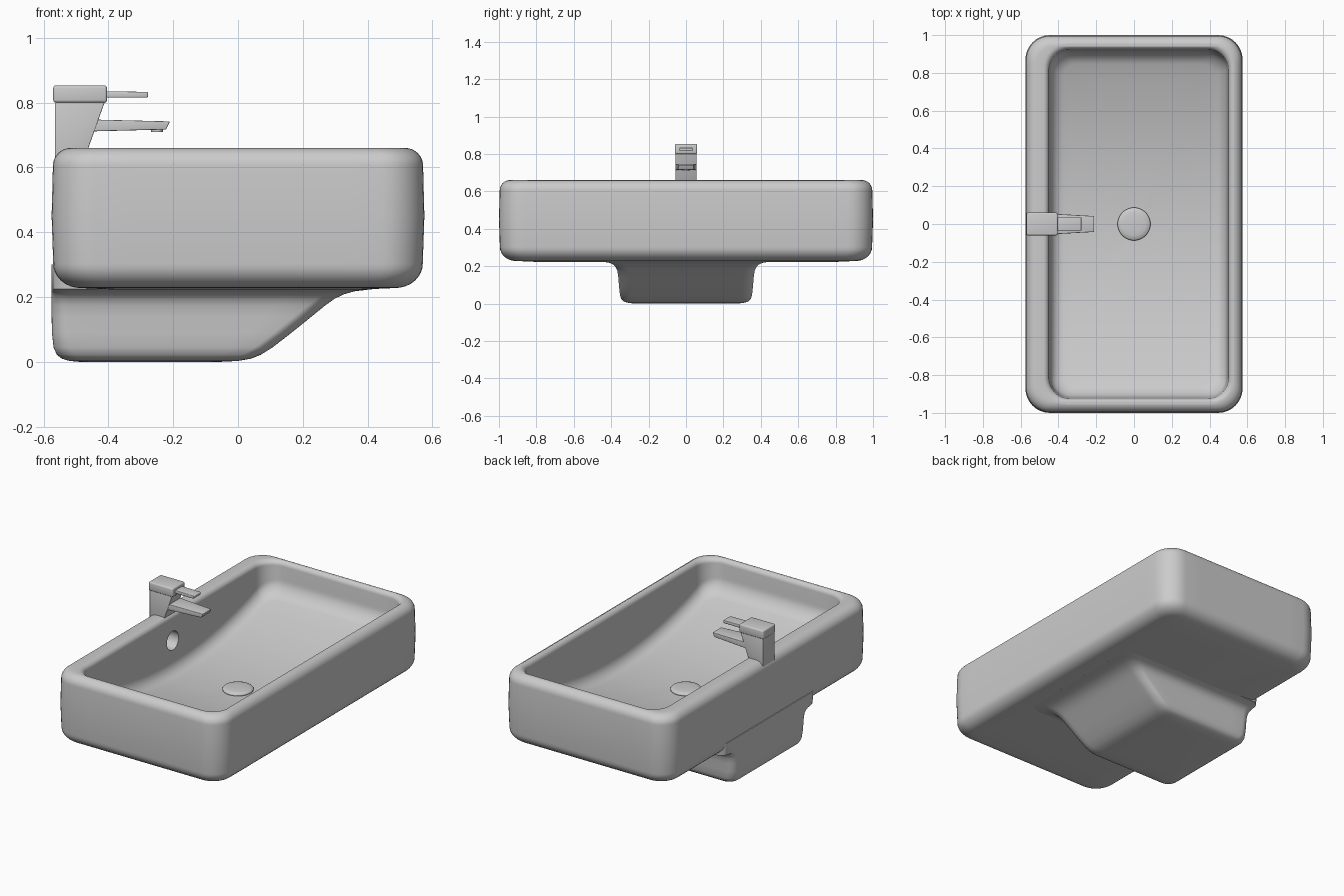
import bpy, bmesh
from math import sin, cos, pi

if "Cube" in bpy.data.objects:
    bpy.data.objects.remove(bpy.data.objects["Cube"])


def ring(x0, x1, y0, y1, r, z, arc=8, nx=8, ny=24):
    """Rounded rectangle; z is a number or a function of y."""
    pts = []
    corners = [(x1 - r, y1 - r, 0), (x0 + r, y1 - r, 1), (x0 + r, y0 + r, 2), (x1 - r, y0 + r, 3)]
    arcs = [[(cx + r * cos((q + i / arc) * pi / 2), cy + r * sin((q + i / arc) * pi / 2))
             for i in range(arc + 1)] for cx, cy, q in corners]
    for k in range(4):
        pts += arcs[k]
        a, b = arcs[k][-1], arcs[(k + 1) % 4][0]
        n = nx if k % 2 == 0 else ny
        pts += [(a[0] + (b[0] - a[0]) * i / n, a[1] + (b[1] - a[1]) * i / n) for i in range(1, n)]
    return [(x, y, z(y) if callable(z) else z) for x, y in pts]


def finish(name, bm, angle=35):
    bmesh.ops.recalc_face_normals(bm, faces=bm.faces)
    me = bpy.data.meshes.new(name)
    bm.to_mesh(me)
    bm.free()
    ob = bpy.data.objects.new(name, me)
    bpy.context.collection.objects.link(ob)
    bpy.ops.object.select_all(action='DESELECT')
    ob.select_set(True)
    bpy.context.view_layer.objects.active = ob
    bpy.ops.object.shade_smooth_by_angle(angle=angle * pi / 180)
    return ob


def loft(name, rings, tip=None):
    bm = bmesh.new()
    vs = [[bm.verts.new(p) for p in r] for r in rings]
    n = len(vs[0])
    for a, b in zip(vs, vs[1:]):
        for i in range(n):
            bm.faces.new((a[i], a[(i + 1) % n], b[(i + 1) % n], b[i]))
    bm.faces.new(vs[0])
    if tip:
        t = bm.verts.new(tip)
        for i in range(n):
            bm.faces.new((vs[-1][i], vs[-1][(i + 1) % n], t))
    else:
        bm.faces.new(vs[-1])
    return finish(name, bm, 60)


def extrude_xz(name, profile, half, bevel=0.004):
    """Side profile of (x, z) points; half(x) gives the half width in y."""
    bm = bmesh.new()
    l, r = [[bm.verts.new((x, s * half(x), z)) for x, z in profile] for s in (-1, 1)]
    n = len(profile)
    bm.faces.new(l)
    bm.faces.new(r)
    for i in range(n):
        bm.faces.new((l[i], l[(i + 1) % n], r[(i + 1) % n], r[i]))
    bmesh.ops.recalc_face_normals(bm, faces=bm.faces)
    bmesh.ops.bevel(bm, geom=bm.edges[:], offset=bevel, segments=3, profile=0.5, affect='EDGES')
    return finish(name, bm)


def floor_z(y):
    return 0.31 + 0.16 * (y / 0.88) ** 2


# Basin: outer shell, rim, cavity and curved floor in one loft
def outer(d, z):
    return ring(-0.575 + d, 0.575 - d, -1 + d, 1 - d, max(0.13 - d * 0.6, 0.03), z)


def inner(d, z):
    return ring(-0.45 + d, 0.50 - d, -0.925 + d, 0.925 - d, 0.11 - d * 0.6, z)


S = 8
rings = [outer(0.2, 0.223)]
for i in range(S + 1):
    t = i / S * pi / 2
    rings.append(outer(0.005 + 0.085 * (1 - sin(t)), 0.228 + 0.075 * (1 - cos(t))))
rings.append(outer(0, 0.45))
for i in range(S + 1):
    t = i / S * pi / 2
    rings.append(outer(0.004 + 0.055 * (1 - cos(t)), 0.605 + 0.055 * sin(t)))
for i in range(S + 1):
    t = i / S * pi / 2
    rings.append(inner(-0.03 * (1 - sin(t)), 0.63 + 0.03 * cos(t)))
R = 0.07
for i in range(S + 1):
    t = i / S * pi / 2
    rings.append(inner(0.008 + R * (1 - cos(t)), lambda y, t=t: floor_z(y) + R * (1 - sin(t))))
edge = rings[-1]
for f in (0.9, 0.75, 0.6, 0.45, 0.3, 0.15):
    rings.append([(0.02 + (x - 0.02) * f, y * f, floor_z(y * f)) for x, y, z in edge])
basin = loft("basin", rings, (0.02, 0, floor_z(0)))

# Overflow hole in the back wall of the bowl
bpy.ops.mesh.primitive_cylinder_add(vertices=40, radius=0.057, depth=0.14,
                                    location=(-0.46, 0, 0.50), rotation=(0, pi / 2, 0))
cutter = bpy.context.object
cutter.name = "overflow_cutter"
cutter.hide_render = True
cutter.hide_set(True)
mod = basin.modifiers.new("overflow", 'BOOLEAN')
mod.operation = 'DIFFERENCE'
mod.object = cutter
mod.solver = 'EXACT'
bpy.context.view_layer.objects.active = basin
bpy.ops.object.modifier_apply(modifier=mod.name)
bpy.data.objects.remove(cutter)

# Pedestal under the basin: z, back inset, front x, half width
steps = [(0.0, 0.09, -0.06, 0.27), (0.003, 0.055, 0.0, 0.305), (0.010, 0.032, 0.04, 0.33),
         (0.022, 0.016, 0.07, 0.345), (0.045, 0.006, 0.107, 0.353), (0.09, 0.001, 0.165, 0.358),
         (0.14, 0.0, 0.227, 0.362), (0.175, 0.0, 0.27, 0.367), (0.195, 0.0, 0.298, 0.376),
         (0.209, 0.0, 0.328, 0.39), (0.218, 0.0, 0.36, 0.41), (0.225, 0.0, 0.42, 0.45),
         (0.30, 0.0, 0.44, 0.46)]
loft("pedestal", [ring(-0.575 + b, x, -h, h, 0.055, z) for z, b, x, h in steps])

# Drain: stem and domed cap
for name, prof in (("drain_stem", [(0.06, 0.29), (0.06, 0.318)]),
                   ("drain_cap", [(0.078, 0.314), (0.086, 0.317), (0.087, 0.324), (0.082, 0.329),
                                  (0.06, 0.333), (0.03, 0.335)])):
    n = 48
    loft(name, [[(r * cos(i * 2 * pi / n), r * sin(i * 2 * pi / n), z) for i in range(n)]
                for r, z in prof])

# Tap
extrude_xz("tap_body", [(-0.565, 0.60), (-0.483, 0.60), (-0.41, 0.805), (-0.565, 0.805)],
           lambda x: 0.056, 0.003)
extrude_xz("tap_head", [(-0.57, 0.80), (-0.404, 0.80), (-0.404, 0.853), (-0.57, 0.853)],
           lambda x: 0.06, 0.008)
extrude_xz("tap_lever", [(-0.42, 0.815), (-0.278, 0.815), (-0.278, 0.833), (-0.42, 0.835)],
           lambda x: 0.035)
extrude_xz("tap_spout", [(-0.46, 0.711), (-0.222, 0.717), (-0.21, 0.742), (-0.46, 0.748)],
           lambda x: 0.042 + (-0.21 - x) * 0.056, 0.003)
bpy.ops.mesh.primitive_cylinder_add(vertices=24, radius=0.018, depth=0.02, location=(-0.25, 0, 0.719))
bpy.context.object.name = "tap_outlet"
bpy.ops.object.shade_smooth_by_angle(angle=0.6)
